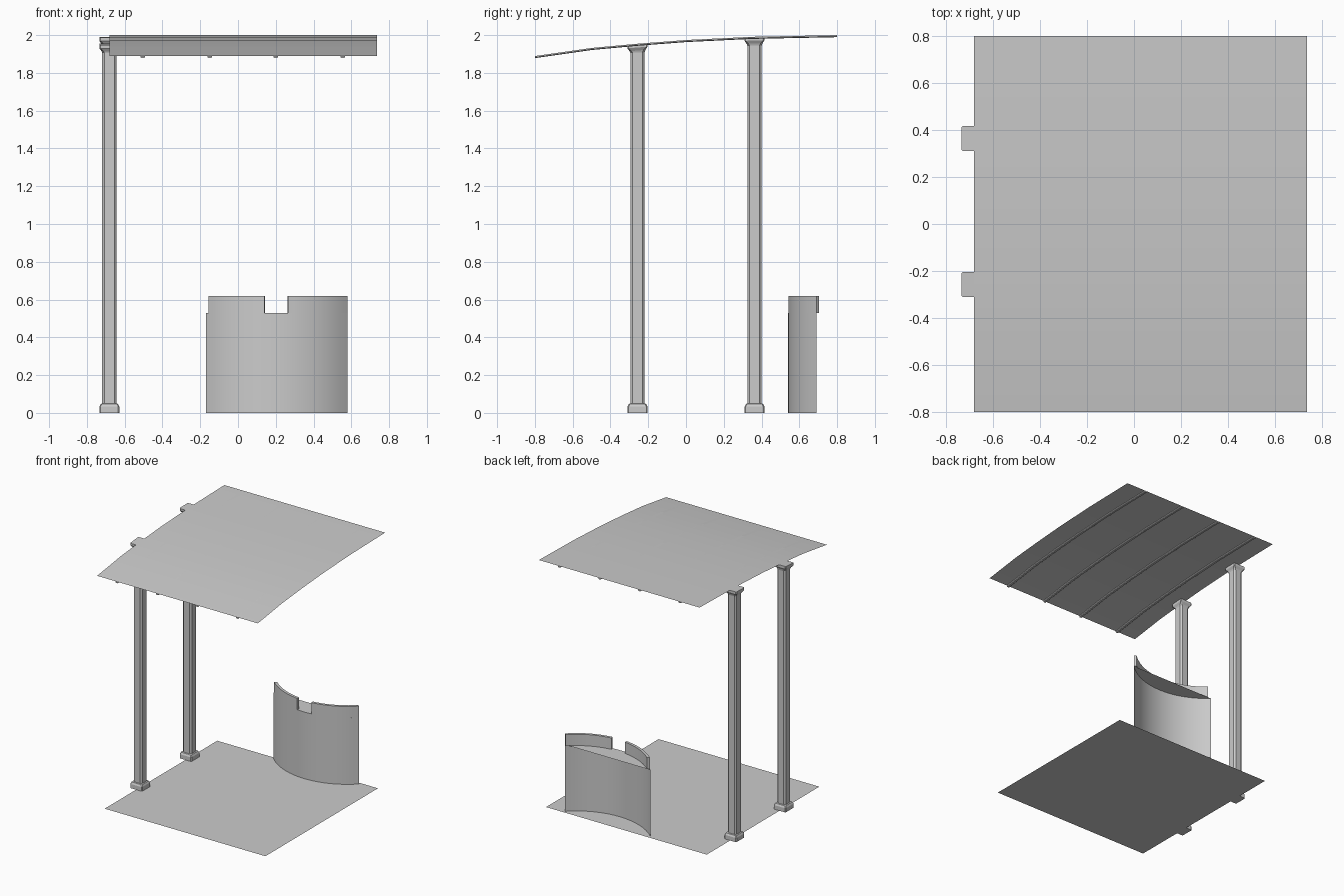
import bpy, bmesh, math

if "Cube" in bpy.data.objects:
    bpy.data.objects.remove(bpy.data.objects["Cube"])

X0, X1 = -0.68, 0.735
ROOF = [(-0.8, 1.889), (-0.5, 1.932), (-0.25, 1.955), (0, 1.974),
        (0.35, 1.991), (0.8, 2.0)]


def roof_z(y):
    for (a, za), (b, zb) in zip(ROOF, ROOF[1:]):
        if y <= b:
            return za + (zb - za) * (y - a) / (b - a)
    return ROOF[-1][1]


def make(name, rings, close=True, caps=True, smooth=None):
    """Skin a list of equal-length point rings."""
    bm = bmesh.new()
    vs = [[bm.verts.new(p) for p in r] for r in rings]
    n = len(rings[0])
    for a, b in zip(vs, vs[1:]):
        for i in range(n if close else n - 1):
            j = (i + 1) % n
            bm.faces.new((a[i], a[j], b[j], b[i]))
    if caps:
        bm.faces.new(vs[0])
        bm.faces.new(vs[-1])
    bmesh.ops.recalc_face_normals(bm, faces=bm.faces)
    me = bpy.data.meshes.new(name)
    bm.to_mesh(me)
    bm.free()
    ob = bpy.data.objects.new(name, me)
    bpy.context.collection.objects.link(ob)
    if smooth:
        bpy.context.view_layer.objects.active = ob
        ob.select_set(True)
        bpy.ops.object.shade_smooth_by_angle(angle=math.radians(smooth))
        ob.select_set(False)
    return ob


def sheet(name, rings, up, smooth=None):
    """Open sheet with normals facing the given direction."""
    ob = make(name, rings, close=False, caps=False, smooth=smooth)
    if ob.data.polygons[0].normal.dot(up) < 0:
        ob.data.flip_normals()
    return ob


# floor and curved roof sheets
sheet("floor", [[(X0, y, 0), (X1, y, 0)] for y in (-0.705, 0.71)], (0, 0, 1))
sheet("roof", [[(X0, y, z), (X1, y, z)] for y, z in ROOF], (0, 0, 1), smooth=30)

# ribs under the roof
for i, x in enumerate((-0.505, -0.15, 0.2, 0.555)):
    w, h = 0.012, 0.011
    make(f"roof_rib_{i + 1}",
         [[(x - w, y, z), (x - w, y, z - h * .6), (x - w * .6, y, z - h),
           (x + w * .6, y, z - h), (x + w, y, z - h * .6), (x + w, y, z)]
          for y, z in ROOF])


# pillars: chamfered square sections with base and flared capital
def ring(cx, cy, h, c, z, slope=0):
    pts = [(h, -h + c), (h, h - c), (h - c, h), (-h + c, h),
           (-h, h - c), (-h, -h + c), (-h + c, -h), (h - c, -h)]
    return [(cx + x, cy + y, z + slope * y) for x, y in pts]


for name, cy in (("front", -0.257), ("back", 0.363)):
    cx = -0.681
    top = roof_z(cy) - 0.002
    s = (roof_z(cy + 0.05) - roof_z(cy - 0.05)) / 0.1
    prof = [(0.053, 0.006, 0, 0), (0.053, 0.006, 0.033, 0),
            (0.046, 0.006, 0.047, 0), (0.038, 0.012, 0.05, 0),
            (0.038, 0.012, top - 0.045, 0), (0.042, 0.01, top - 0.034, s),
            (0.053, 0.006, top - 0.018, s), (0.053, 0.006, top, s)]
    make(name + "_pillar", [ring(cx, cy, *p) for p in prof])

# curved counter: open-backed wall, desktop, raised ledge with a gap
CX, CY, R = 0.205, 1.084, 0.544
HALF = math.asin(0.375 / R)


def arc(a0, a1, n, r):
    out = []
    for i in range(n + 1):
        a = a0 + (a1 - a0) * i / n
        out.append((CX + r * math.sin(a), CY - r * math.cos(a)))
    return out


pts = arc(-HALF, HALF, 16, R)
sheet("counter_wall", [[(x, y, z) for x, y in pts] for z in (0, 0.53)],
      (-1, -1, 0), smooth=30)
sheet("counter_desktop", [[(x, y, 0.53) for x, y in pts],
                          [(x, pts[0][1], 0.53) for x, y in pts]], (0, 0, 1))


def ang(x):
    return math.asin((x - CX) / R)


for name, xa, xb in (("left", -0.155, 0.14), ("right", 0.265, 0.58)):
    outer = arc(ang(xa), ang(xb), 10, R)
    inner = arc(ang(xa), ang(xb), 10, R - 0.021)
    make(name + "_counter_ledge",
         [[(*o, 0.53), (*o, 0.62), (*i, 0.62), (*i, 0.53)]
          for o, i in zip(outer, inner)], smooth=30)
